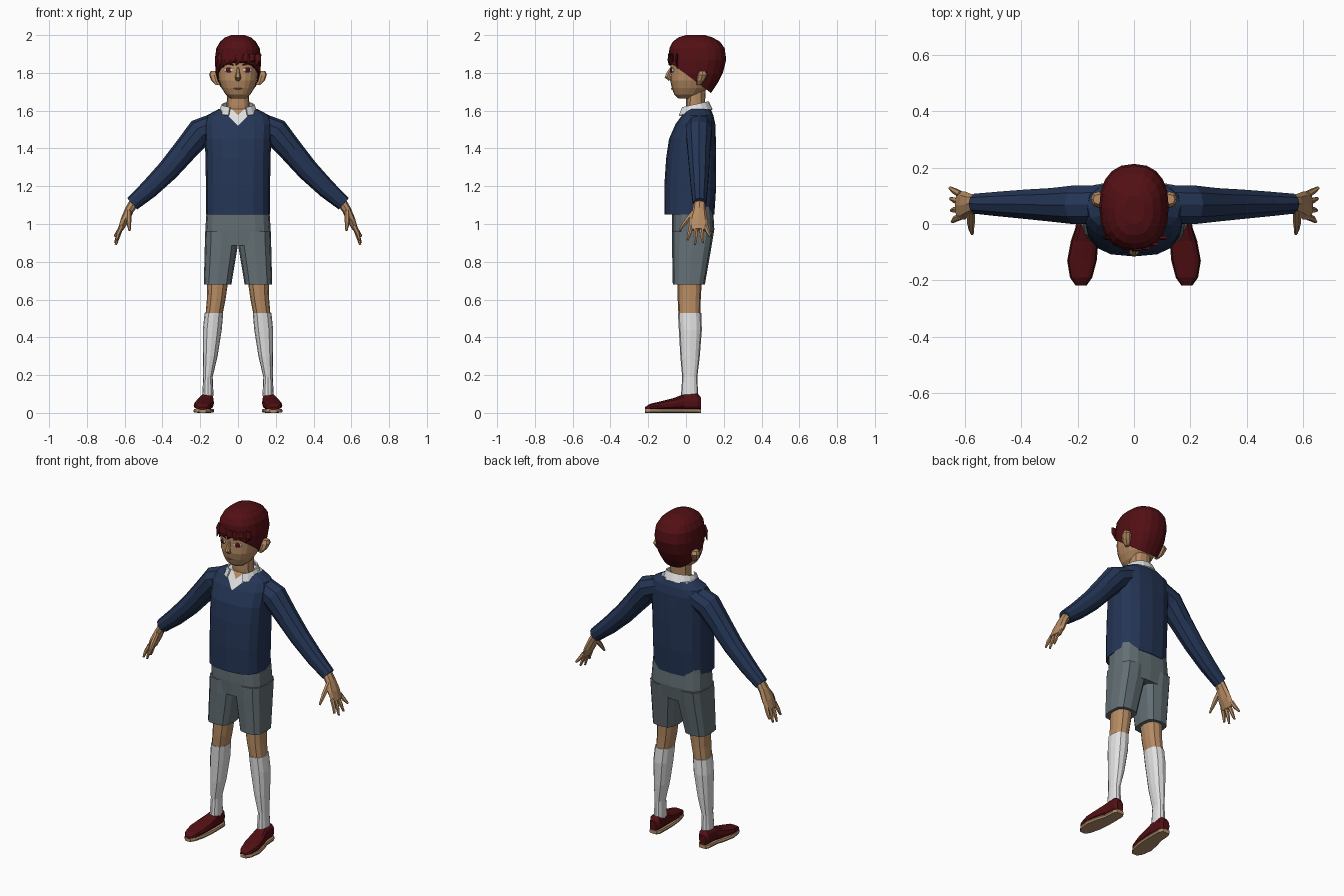
import bpy
import bmesh
from math import sin, cos, pi, radians, copysign
from mathutils import Vector, Matrix

cube = bpy.data.objects.get("Cube")
if cube:
    bpy.data.objects.remove(cube, do_unlink=True)


def material(name, r, g, b):
    m = bpy.data.materials.new(name)
    m.use_nodes = True
    m.diffuse_color = (r, g, b, 1)
    bsdf = next(n for n in m.node_tree.nodes if n.type == 'BSDF_PRINCIPLED')
    bsdf.inputs["Base Color"].default_value = (r, g, b, 1)
    return m


SKIN = material("skin", .47, .26, .125)
WHITE = material("white_cloth", .75, .75, .75)
NAVY = material("navy_wool", .018, .036, .092)
GREY = material("grey_cloth", .125, .16, .175)
RED = material("dark_red", .085, .005, .007)
SOLE = material("sole_tan", .45, .27, .15)
LIP = material("lip", .25, .12, .06)


def finish(name, bm, *mats):
    bmesh.ops.recalc_face_normals(bm, faces=bm.faces)
    me = bpy.data.meshes.new(name)
    bm.to_mesh(me)
    bm.free()
    for m in mats:
        me.materials.append(m)
    ob = bpy.data.objects.new(name, me)
    bpy.context.collection.objects.link(ob)
    return ob


def loft(loops):
    """Skin a list of equal point loops and cap both ends."""
    bm = bmesh.new()
    rings = [[bm.verts.new(p) for p in loop] for loop in loops]
    n = len(rings[0])
    for a, b in zip(rings, rings[1:]):
        for i in range(n):
            j = (i + 1) % n
            bm.faces.new((a[i], a[j], b[j], b[i]))
    bm.faces.new(rings[0])
    bm.faces.new(rings[-1])
    bmesh.ops.recalc_face_normals(bm, faces=bm.faces)
    return bm


def stack(rows, n=12, p=.85, side=1, along="z"):
    """Loft of rounded sections; each row is position, x range, other range."""
    loops = []
    for t, x0, x1, b0, b1 in rows:
        loop = []
        for i in range(n):
            a = 2 * pi * i / n
            c, s = (copysign(abs(v) ** p, v) for v in (cos(a), sin(a)))
            x = side * ((x0 + x1) / 2 + c * (x1 - x0) / 2)
            b = (b0 + b1) / 2 + s * (b1 - b0) / 2
            loop.append((x, b, t) if along == "z" else (x, t, b))
        loops.append(loop)
    return loft(loops)


def centred(rows):
    return [(z, -h, h, y0, y1) for z, h, y0, y1 in rows]


def tube(path, n=8, side=1):
    """Loft along a path of point, thickness radius and depth radius."""
    pts = [Vector(q[:3]) for q in path]
    loops = []
    for k, q in enumerate(path):
        t = (pts[min(k + 1, len(pts) - 1)] - pts[max(k - 1, 0)]).normalized()
        u = Vector((0, 1, 0)).cross(t).normalized()
        v = t.cross(u)
        loop = []
        for i in range(n):
            a = 2 * pi * i / n
            w = pts[k] + u * cos(a) * q[3] + v * sin(a) * q[4]
            loop.append((side * w.x, w.y, w.z))
        loops.append(loop)
    return loft(loops)


# Jumper body with a V neck cut into its front
bm = stack(centred([
    (1.05, .17, -.115, .15), (1.2, .17, -.115, .16), (1.35, .172, -.105, .16),
    (1.45, .176, -.09, .158), (1.53, .178, -.055, .155),
    (1.575, .165, -.022, .145), (1.61, .1, .002, .13)]), n=16, p=.75)
V_OUT, V_IN = 1.52, 1.575
for start in (V_OUT, V_IN):
    for s in (1, -1):
        bmesh.ops.bisect_plane(bm, geom=bm.verts[:] + bm.edges[:] + bm.faces[:],
                               plane_co=(0, 0, start), plane_no=(s, 0, -1))
for f in bm.faces:
    c = f.calc_center_median()
    d = c.z - abs(c.x)
    if c.z > 1.606:
        f.material_index = 1
    elif c.y < .05 and d > V_OUT:
        f.material_index = 2 if d > V_IN else 1
finish("jumper_body", bm, NAVY, WHITE, SKIN)

# Shirt collar, open at the front
bm = bmesh.new()
strip = []
for i in range(15):
    a = radians(30 + i * 300 / 14)
    f = (1 + cos(a)) / 2
    strip.append([bm.verts.new((sin(a) * rx, .045 - cos(a) * ry, z - .033 * f))
                  for rx, ry, z in ((.1, .093, 1.605), (.083, .072, 1.648))])
for a, b in zip(strip, strip[1:]):
    bm.faces.new((a[0], b[0], b[1], a[1]))
collar = finish("collar", bm, WHITE)
mod = collar.modifiers.new("thickness", 'SOLIDIFY')
mod.thickness = .008
mod.offset = 0

# Neck and head
finish("neck", stack(centred([(1.56, .065, .005, .11), (1.63, .06, 0, .1),
                              (1.72, .058, 0, .105)])), SKIN)
finish("head", stack(centred([
    (1.665, .04, -.04, .04), (1.685, .065, -.062, .08), (1.72, .087, -.075, .115),
    (1.76, .102, -.084, .14), (1.8, .108, -.083, .165), (1.85, .112, -.083, .185),
    (1.9, .11, -.078, .185), (1.95, .085, -.045, .15)]), n=20), SKIN)
finish("nose", tube([(0, -.074, 1.83, .006, .008), (0, -.092, 1.8, .01, .012),
                     (0, -.1, 1.778, .017, .016), (0, -.085, 1.762, .012, .008)],
                    n=6), SKIN)
finish("mouth", tube([(-.026, -.069, 1.718, .002, .004), (0, -.075, 1.715, .004, .004),
                      (.026, -.069, 1.718, .002, .004)], n=6), LIP)

# Hair cap, cut along a slope from fringe to nape
bm = stack(centred([
    (1.66, .07, 0, .11), (1.69, .085, -.03, .13), (1.75, .105, -.07, .17),
    (1.8, .118, -.088, .195), (1.87, .123, -.093, .213), (1.93, .115, -.088, .205),
    (1.965, .095, -.07, .18), (1.988, .068, -.04, .14), (2, .035, .0, .1)]), n=20)
bmesh.ops.bisect_plane(bm, geom=bm.verts[:] + bm.edges[:] + bm.faces[:],
                       plane_co=(0, -.09, 1.86), plane_no=(0, -.165, -.22),
                       clear_outer=True)
bmesh.ops.holes_fill(bm, edges=[e for e in bm.edges if e.is_boundary])
finish("hair", bm, RED)

# Swept fringe locks
for i, tip in enumerate((1.815, 1.83, 1.845, 1.84, 1.86, 1.855, 1.825)):
    x = (i - 3) * .033
    y = -.089 + 4.2 * x * x
    finish("fringe_lock", tube([(x * .95 + .012, y, 1.9, .018, .006),
                                (x + .004, y - .002, 1.868, .018, .007),
                                (x - .012, y + .001, tip, .002, .003)], n=6), RED)


def ball(name, loc, scale, turn, mat):
    bm = bmesh.new()
    bmesh.ops.create_uvsphere(bm, u_segments=12, v_segments=8, radius=1)
    m = Matrix.Translation(loc) @ Matrix.Rotation(turn, 4, 'Z') @ Matrix.Diagonal((*scale, 1))
    bmesh.ops.transform(bm, matrix=m, verts=bm.verts)
    finish(name, bm, mat)


SHOE = [(.08, .145, .188, .02, .08), (.06, .13, .2, .018, .105),
        (-.01, .128, .205, .018, .1), (-.06, .128, .222, .018, .08),
        (-.13, .134, .235, .018, .062), (-.19, .15, .225, .016, .048),
        (-.218, .17, .205, .015, .03)]

for s, name in ((1, "left_"), (-1, "right_")):
    # Eye, brow and ear
    ball(name + "eye", (s * .05, -.074, 1.815), (.024, .006, .013), s * .4, WHITE)
    ball(name + "iris", (s * .051, -.077, 1.815), (.015, .006, .014), s * .4, RED)
    finish(name + "brow", tube([(.025, -.082, 1.842, .003, .004),
                                (.05, -.077, 1.85, .005, .004),
                                (.078, -.06, 1.843, .002, .004)], n=6, side=s), RED)
    finish(name + "ear", stack([(1.735, .095, .118, .055, .08), (1.76, .095, .142, .055, .1),
                                (1.79, .1, .153, .06, .115), (1.81, .105, .145, .07, .105)],
                               n=8, side=s), SKIN)

    # Sleeve, palm, thumb and fingers
    finish(name + "sleeve", tube([
        (.1, .07, 1.53, .065, .07), (.2, .068, 1.487, .074, .072),
        (.285, .068, 1.385, .064, .062), (.37, .07, 1.285, .058, .055),
        (.47, .071, 1.185, .05, .046), (.56, .072, 1.107, .04, .037)], n=10, side=s), NAVY)
    finish(name + "palm", tube([
        (.54, .072, 1.13, .027, .03), (.575, .07, 1.075, .024, .036),
        (.6, .066, 1.02, .022, .05), (.622, .066, .97, .014, .05)], side=s), SKIN)
    finish(name + "thumb", tube([
        (.578, .05, 1.07, .015, .016), (.578, .005, 1.02, .014, .014),
        (.577, -.018, .99, .01, .01), (.574, -.034, .965, .006, .006)], n=6, side=s), SKIN)
    for k, (y, z) in enumerate(((.008, .915), (.048, .89), (.09, .9), (.128, .935))):
        base = .027 + k * .026
        finish(name + "finger", tube([
            (.615, base, .99, .012, .013), (.635, (base + y) / 2, (.98 + z) / 2, .011, .011),
            (.644 + .003 * k, y, z, .006, .006)], n=6, side=s), SKIN)

    # Shorts leg, knee, sock
    finish(name + "shorts_leg", stack([
        (.96, 0, .174, -.074, .148), (.88, .002, .176, -.074, .135),
        (.68, .035, .181, -.07, .1)], n=12, p=.65, side=s), GREY)
    finish(name + "knee", stack([
        (.76, .05, .165, -.045, .085), (.67, .056, .163, -.045, .082),
        (.6, .066, .165, -.044, .078), (.52, .082, .172, -.04, .076)], side=s), SKIN)
    finish(name + "sock", stack([
        (.53, .078, .177, -.043, .081), (.44, .086, .186, -.038, .084),
        (.3, .108, .186, -.03, .073), (.19, .134, .184, -.02, .06),
        (.1, .13, .189, -.026, .064), (.05, .135, .19, -.03, .06)], side=s), WHITE)

    # Shoe and sole
    finish(name + "shoe", stack(SHOE, p=.7, side=s, along="y"), RED)
    finish(name + "sole", stack([(y, a - .002, b + .002, 0, .022) for y, a, b, _, _ in SHOE],
                                n=8, p=.3, side=s, along="y"), SOLE)

# Seat of the shorts
finish("shorts_seat", stack(centred([
    (1.09, .165, -.075, .143), (.97, .173, -.075, .15), (.885, .17, -.07, .135)]),
    n=16, p=.65), GREY)
